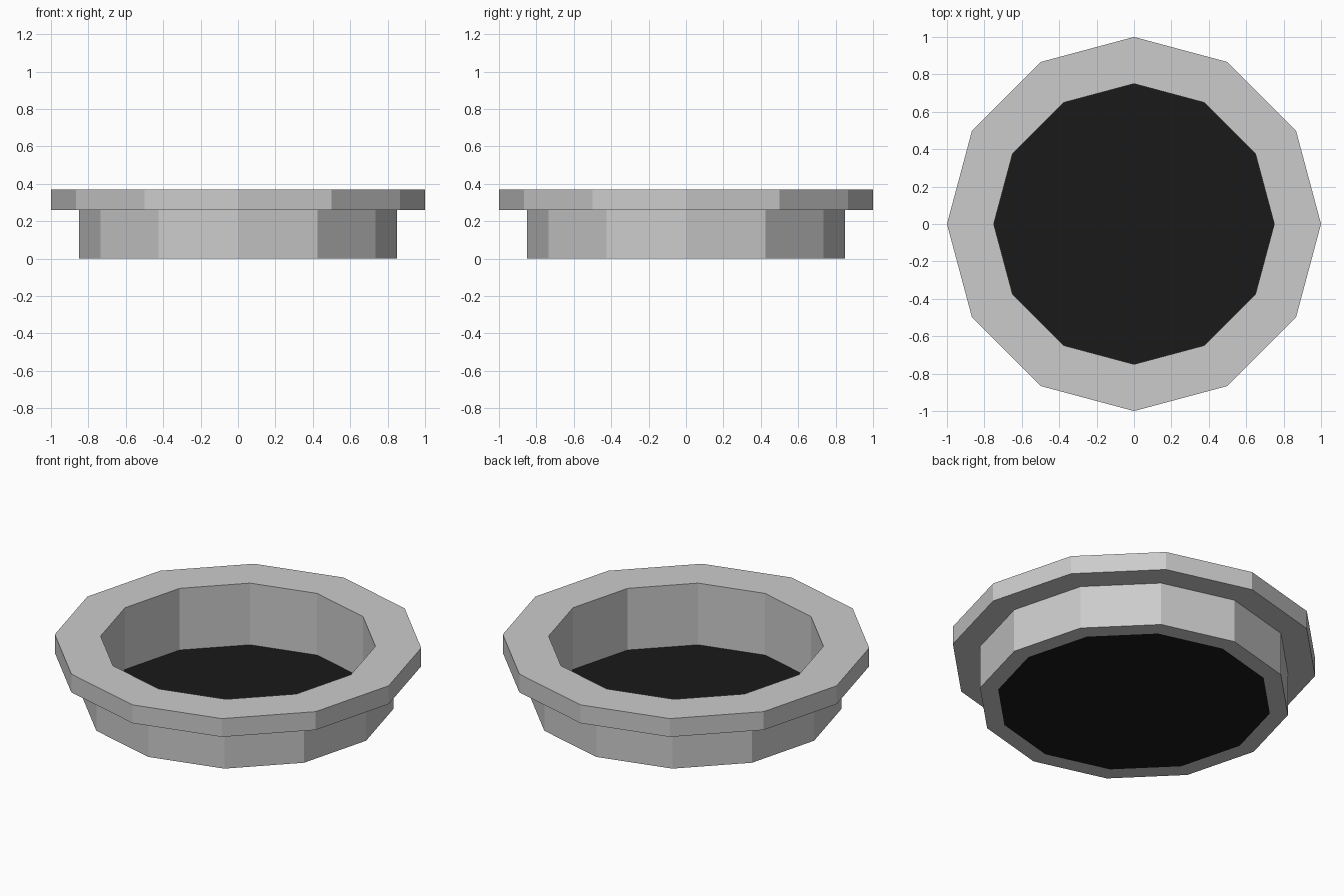
import bpy, bmesh
from math import cos, sin, tau

if "Cube" in bpy.data.objects:
    bpy.data.objects.remove(bpy.data.objects["Cube"])

SIDES = 12


def ring_verts(bm, r, z):
    return [bm.verts.new((r * cos(tau * i / SIDES), r * sin(tau * i / SIDES), z))
            for i in range(SIDES)]


def add_object(name, bm):
    bmesh.ops.recalc_face_normals(bm, faces=bm.faces)
    mesh = bpy.data.meshes.new(name)
    bm.to_mesh(mesh)
    bm.free()
    obj = bpy.data.objects.new(name, mesh)
    bpy.context.collection.objects.link(obj)
    return obj


# Flanged collar: closed (radius, height) profile turned around z
profile = [(0.75, 0.0), (0.85, 0.0), (0.85, 0.26),
           (1.0, 0.26), (1.0, 0.37), (0.75, 0.37)]
bm = bmesh.new()
rings = [ring_verts(bm, r, z) for r, z in profile]
for a, b in zip(rings, rings[1:] + rings[:1]):
    for i in range(SIDES):
        j = (i + 1) % SIDES
        bm.faces.new((a[i], a[j], b[j], b[i]))
add_object("flanged_collar", bm)

# Black floor closing the bottom opening
bm = bmesh.new()
bm.faces.new(ring_verts(bm, 0.75, 0.0))
floor = add_object("black_floor", bm)
black = bpy.data.materials.new("black")
black.diffuse_color = (0.01, 0.01, 0.01, 1)
black.use_nodes = True
black.node_tree.nodes["Principled BSDF"].inputs["Base Color"].default_value = black.diffuse_color
floor.data.materials.append(black)
